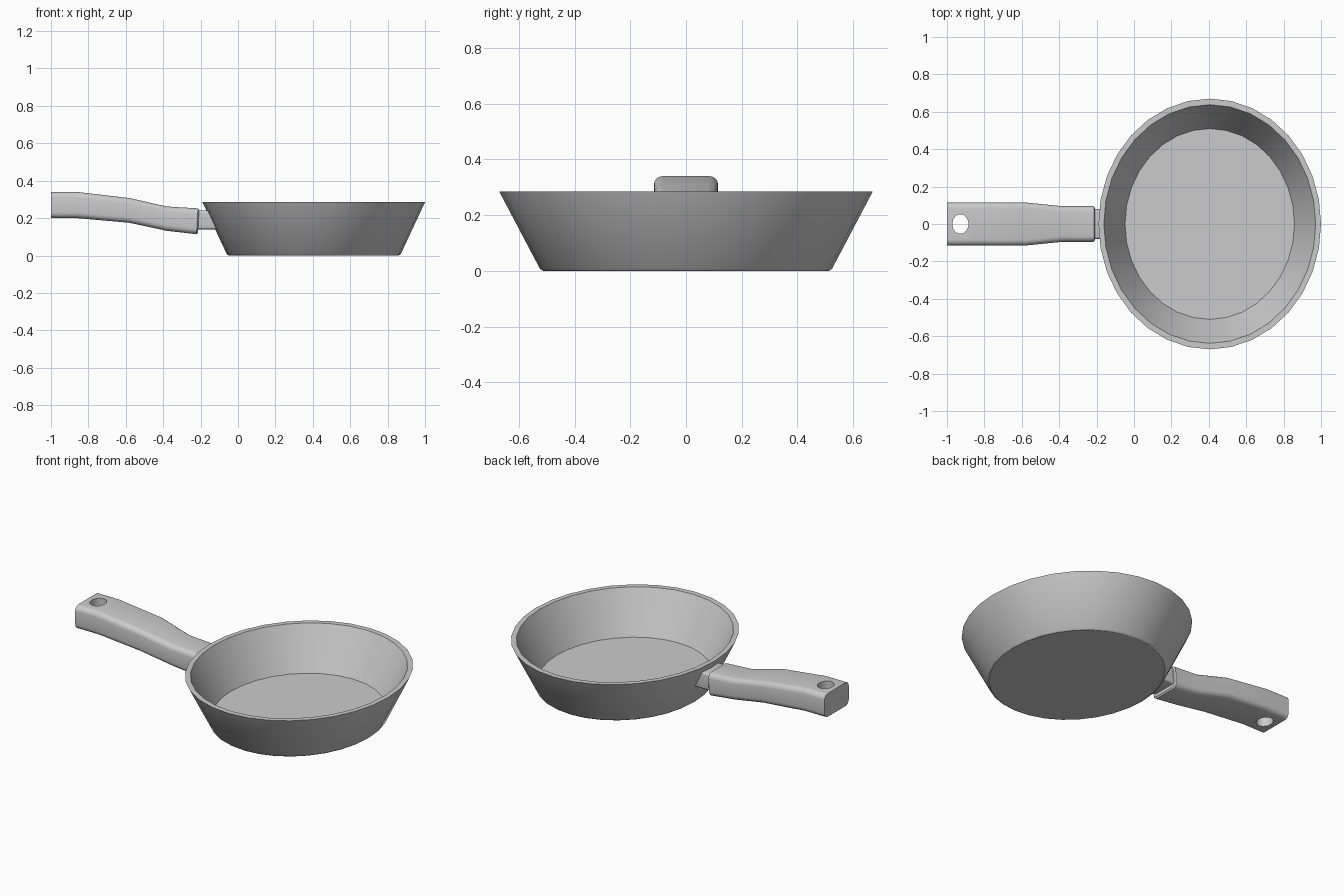
import bpy, bmesh
from math import sin, cos, pi, radians

if "Cube" in bpy.data.objects:
    bpy.data.objects.remove(bpy.data.objects["Cube"])


def loft(name, rings, closed=False):
    """Skin a list of equal-length point rings; cap the ends unless closed."""
    bm = bmesh.new()
    loops = [[bm.verts.new(p) for p in ring] for ring in rings]
    for a, b in zip(loops, loops[1:]):
        n = len(a)
        for i in range(n):
            j = (i + 1) % n
            bm.faces.new((a[i], a[j], b[j], b[i]))
    bm.faces.new(loops[0])
    bm.faces.new(loops[-1])
    bmesh.ops.recalc_face_normals(bm, faces=bm.faces)
    me = bpy.data.meshes.new(name)
    bm.to_mesh(me)
    bm.free()
    ob = bpy.data.objects.new(name, me)
    bpy.context.collection.objects.link(ob)
    return ob


def smooth(ob, angle=30):
    bpy.ops.object.select_all(action='DESELECT')
    ob.select_set(True)
    bpy.context.view_layer.objects.active = ob
    bpy.ops.object.shade_smooth_by_angle(angle=radians(angle))


def ellipse(cx, rx, ry, z, n=32):
    return [(cx + rx * cos(2 * pi * i / n), ry * sin(2 * pi * i / n), z)
            for i in range(n)]


def rounded_rect(x, zb, zt, hw, r, lean=0.0, seg=4):
    """Rounded rectangle across x; lean shifts the top edge along x."""
    pts = []
    corners = [(hw - r, zt - r), (-hw + r, zt - r), (-hw + r, zb + r), (hw - r, zb + r)]
    for k, (cy, cz) in enumerate(corners):
        for s in range(seg + 1):
            a = pi / 2 * (k + s / seg)
            z = cz + r * sin(a)
            pts.append((x + lean * (z - zb) / (zt - zb), cy + r * cos(a), z))
    return pts


# Pan bowl: outer wall, rim, inner wall and floor (slightly oval)
profile = [(0.512, 0.0), (0.524, 0.008), (0.67, 0.285), (0.638, 0.285), (0.51, 0.04)]
bowl = loft("pan_bowl", [ellipse(0.405, r * 0.888, r, z) for r, z in profile])
smooth(bowl)

# Connector between handle and bowl, its end slanted to follow the wall
neck = loft("handle_connector", [
    rounded_rect(-0.23, 0.14, 0.24, 0.08, 0.012),
    rounded_rect(-0.105, 0.14, 0.24, 0.08, 0.012, lean=-0.05)])
smooth(neck)

# Handle: x, bottom, top, half width, corner radius, lean
stations = [(-1.0, 0.2, 0.34, 0.115, 0.03, 0), (-0.86, 0.2, 0.34, 0.115, 0.03, 0),
            (-0.58, 0.175, 0.307, 0.115, 0.03, 0), (-0.38, 0.132, 0.262, 0.095, 0.03, 0),
            (-0.222, 0.114, 0.252, 0.095, 0.03, 0.008),
            (-0.214, 0.122, 0.244, 0.087, 0.025, 0.006)]
handle = loft("handle", [rounded_rect(*s) for s in stations])

# Hanging hole through the handle end
cutter = loft("hole_cutter", [ellipse(-0.928, 0.043, 0.052, z) for z in (0.1, 0.45)])
cutter.hide_render = True
mod = handle.modifiers.new("hanging_hole", 'BOOLEAN')
mod.operation = 'DIFFERENCE'
mod.solver = 'EXACT'
mod.object = cutter
bpy.context.view_layer.objects.active = handle
bpy.ops.object.modifier_apply(modifier=mod.name)
bpy.data.objects.remove(cutter)
smooth(handle)
